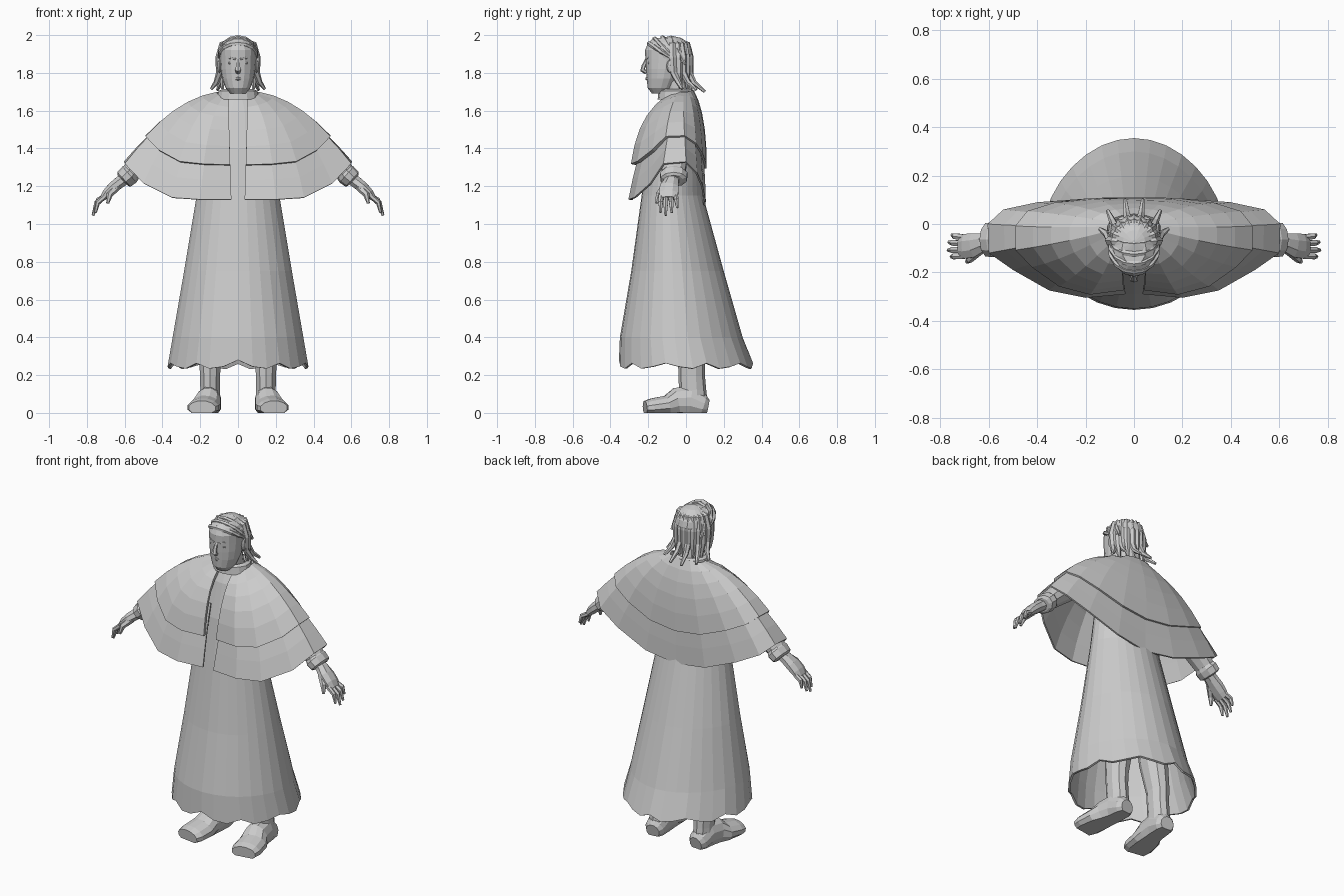
import bpy, bmesh, math
from mathutils import Vector as V


def loft(name, rows, closed=True, caps=False, mirror=False, solid=0, offset=-1, ground=False):
    """Skin a list of point rows (top row first) with quads."""
    bm = bmesh.new()
    vs = [[bm.verts.new((p[0], p[1], max(p[2], 0) if ground else p[2])) for p in r] for r in rows]
    n = len(rows[0])
    for a, b in zip(vs, vs[1:]):
        for j in range(n if closed else n - 1):
            k = (j + 1) % n
            bm.faces.new((a[j], b[j], b[k], a[k]))
    if caps:
        bm.faces.new(vs[0])
        bm.faces.new(vs[-1][::-1])
        bmesh.ops.recalc_face_normals(bm, faces=bm.faces)
    me = bpy.data.meshes.new(name)
    bm.to_mesh(me)
    bm.free()
    ob = bpy.data.objects.new(name, me)
    bpy.context.collection.objects.link(ob)
    if mirror:
        ob.modifiers.new("mirror", 'MIRROR').use_mirror_merge = False
    if solid:
        m = ob.modifiers.new("solid", 'SOLIDIFY')
        m.thickness, m.offset = solid, offset
    return ob


def ring(z, hx, yf, yb, n, pinch=0):
    """Horizontal ellipse starting at the front; pinch narrows the back."""
    cy, ry = (yf + yb) / 2, (yb - yf) / 2
    pts = []
    for j in range(n):
        a = 2 * math.pi * j / n
        pts.append((hx * math.sin(a) * (1 - pinch * max(0, -math.cos(a))), cy - ry * math.cos(a), z))
    return pts


def tube(name, pts, radii, side=(0, 1, 0), n=8, **kw):
    """Tube along pts; radii are (along side, across side)."""
    pts = [V(p) for p in pts]
    rows = []
    for i, p in enumerate(pts):
        t = (pts[min(i + 1, len(pts) - 1)] - pts[max(i - 1, 0)]).normalized()
        s = V(side)
        s = (s - t * s.dot(t)).normalized()
        u = t.cross(s)
        ra, rb = radii[i] if isinstance(radii[i], tuple) else (radii[i], radii[i])
        rows.append([p + s * ra * math.cos(2 * math.pi * (j + .5) / n)
                     + u * rb * math.sin(2 * math.pi * (j + .5) / n) for j in range(n)])
    return loft(name, rows, caps=True, **kw)


def ball(name, c, r, u=12, v=8, mirror=False):
    rows = [[(c[0] + r[0] * math.sin(f) * math.sin(2 * math.pi * j / u),
              c[1] - r[1] * math.sin(f) * math.cos(2 * math.pi * j / u),
              c[2] + r[2] * math.cos(f)) for j in range(u)]
            for f in [math.pi * (i + .25) / (v + .5) for i in range(v + 1)]]
    return loft(name, rows, caps=True, mirror=mirror)


# long robe with ragged hem
robe = [(1.68, .08, -.11, .02), (1.6, .17, -.15, .06), (1.4, .2, -.2, .075), (1.15, .22, -.235, .09),
        (.75, .287, -.29, .2), (.4, .348, -.35, .3), (.235, .375, -.355, .355)]
rows = [ring(*r, 30, .13) for r in robe]
rows[-1] = [(x, y, z + (.045 if j == 0 else .028 if j % 3 == 0 else .01 * (j % 2)))
            for j, (x, y, z) in enumerate(rows[-1])]
loft("robe", rows, solid=.012)

# two-layer cape: neck, shoulder control and hem point per column, front to back
columns = [
    ((.048, -.13, 1.66), (.05, -.27, 1.55), (.035, -.29, 1.13)),
    ((.08, -.11, 1.67), (.17, -.30, 1.56), (.2, -.305, 1.13)),
    ((.10, -.08, 1.685), (.28, -.26, 1.58), (.35, -.275, 1.14)),
    ((.11, -.05, 1.69), (.35, -.18, 1.63), (.5, -.19, 1.215)),
    ((.11, -.03, 1.70), (.375, -.10, 1.655), (.6, -.12, 1.32)),
    ((.11, -.01, 1.70), (.37, -.02, 1.65), (.605, 0, 1.33)),
    ((.10, .01, 1.70), (.34, .05, 1.635), (.54, .06, 1.27)),
    ((.08, .025, 1.705), (.26, .095, 1.60), (.4, .09, 1.2)),
    ((.05, .035, 1.71), (.14, .125, 1.56), (.2, .105, 1.12)),
    ((0, .04, 1.71), (0, .135, 1.55), (0, .1, 1.09))]
columns += [tuple((-x, y, z) for x, y, z in c) for c in columns[-2::-1]]


def cape(name, start, end, steps, solid, tuck=(1, 1, 0)):
    """Bezier columns from neck to hem; tuck pulls the control points inward."""
    rows = []
    for i in range(steps + 1):
        t = start + (end - start) * i / steps
        rows.append([V(a) * (1 - t) ** 2 + V((b[0] * tuck[0], b[1] * tuck[1], b[2] - tuck[2])) * 2 * t * (1 - t)
                     + V(c) * t * t for a, b, c in columns])
    loft(name, rows, closed=False, solid=solid)


cape("lower_cape", .45, 1, 4, .01, (.97, .76, .03))
cape("upper_cape", 0, .76, 5, .02)
loft("collar", [ring(1.69, .07, -.12, .02, 14), ring(1.715, .085, -.13, .03, 14),
                ring(1.705, .105, -.145, .045, 14), ring(1.66, .115, -.15, .05, 14)])

# sleeves, cuffs, hands
tube("sleeve", [(.15, -.04, 1.54), (.38, -.06, 1.43), (.53, -.065, 1.31), (.58, -.065, 1.26)],
     [.07, (.075, .065), (.07, .058), (.06, .05)], n=10, mirror=True)
tube("cuff", [(.56, -.065, 1.275), (.575, -.065, 1.262), (.604, -.065, 1.236), (.61, -.065, 1.23)],
     [(.06, .05), (.076, .056), (.072, .052), (.05, .04)], n=10, mirror=True)
tube("palm", [(.57, -.07, 1.26), (.625, -.078, 1.222), (.66, -.088, 1.195), (.695, -.092, 1.162), (.718, -.092, 1.135)],
     [(.04, .034), (.042, .034), (.054, .032), (.055, .026), (.048, .016)], mirror=True)
for i, (y, x, z) in enumerate([(-.045, .752, 1.085), (-.075, .765, 1.06), (-.108, .768, 1.045), (-.135, .755, 1.06)]):
    b = V((.703, -.055 - .026 * i, 1.148))
    e = V((x, y, z))
    m = (b + e) / 2 + V((.014, 0, .01))
    tube("finger", [b, m, e], [.014, .0135, .007], n=6, mirror=True)
tube("thumb", [(.645, -.11, 1.195), (.68, -.145, 1.155), (.69, -.157, 1.11)], [.023, .017, .008], n=6, mirror=True)

# legs and shoes
tube("leg", [(.1, .0, .85), (.125, .02, .45), (.148, .03, .27), (.148, .03, .2), (.148, .035, .12), (.148, .04, .05)],
     [(.09, .1), (.075, .088), (.06, .072), (.056, .07), (.054, .072), (.057, .075)],
     side=(1, 0, 0), n=10, mirror=True)
tube("shoe", [(.145, .115, .03), (.147, .09, .035), (.152, .02, .06), (.16, -.05, .055), (.172, -.1, .036),
              (.184, -.18, .028), (.19, -.217, .025)],
     [(.042, .042), (.06, .062), (.064, .088), (.07, .08), (.084, .058), (.086, .05), (.074, .04)],
     side=(1, 0, 0), n=12, mirror=True, ground=True)

# head and neck
tube("neck", [(0, -.03, 1.62), (0, -.05, 1.7), (0, -.07, 1.8)], [.07, .062, .062], side=(1, 0, 0), n=12)
head = [(1.985, .05, -.17, -.04), (1.96, .082, -.2, 0), (1.92, .096, -.217, .015), (1.87, .095, -.215, .01),
        (1.82, .092, -.212, -.01), (1.77, .084, -.208, -.03), (1.72, .066, -.203, -.06), (1.69, .04, -.18, -.09)]
loft("head", [ring(*h, 16) for h in head], caps=True)

# facial features
tube("nose", [(0, -.208, 1.87), (0, -.224, 1.835), (0, -.23, 1.815), (0, -.21, 1.803)],
     [.009, .012, (.018, .013), .012], side=(1, 0, 0), n=6)
tube("lips", [(-.028, -.195, 1.768), (0, -.208, 1.77), (.028, -.195, 1.768)],
     [.004, (.008, .01), .004], side=(0, 1, 0), n=6)
ball("eye", (.04, -.19, 1.852), (.014, .014, .009), 8, 5, True)
tube("brow", [(.012, -.212, 1.873), (.04, -.199, 1.88), (.07, -.167, 1.87)], [.005, .008, .005], n=6, mirror=True)
ball("ear", (.098, -.08, 1.835), (.013, .024, .036), 8, 6, True)

# hair: cap, swept bands, hanging locks (every other one long and flipped out)
ball("hair_cap", (0, -.076, 1.9), (.105, .112, .095), 16, 8)
for k, (y, z) in enumerate([(-.195, 1.955), (-.165, 1.98), (-.125, 1.987), (-.08, 1.985)]):
    pts = []
    for i in range(9):
        f = math.pi * i / 8
        b = math.sin(f) ** .75
        y0, z0 = -.07 + .022 * k, 1.875 - .01 * k
        pts.append((.1 * math.cos(f), y0 + (y - y0) * b, z0 + (z - z0) * b))
    tube("hair_band", pts, [.008] + [.013] * 7 + [.008], n=6)
for i, deg in enumerate([-84, -66, -50, -34, -15, 0, 15, 34, 50, 66, 84]):
    a = math.radians(deg)
    s, c = math.sin(a), math.cos(a)
    path = [(.03 * s, -.08 + .03 * c, 1.975), (.082 * s, -.08 + .085 * c, 1.95), (.1 * s, -.08 + .1 * c, 1.88),
            (.098 * s, -.075 + .095 * c, 1.8)]
    if i % 2:
        path += [(.092 * s, -.07 + .09 * c, 1.76), (.09 * s, -.065 + .09 * c, 1.715)]
    else:
        path += [(.115 * s, -.05 + .095 * c, 1.75), (.142 * s, -.035 + .14 * c, 1.695 + .02 * abs(s))]
    tube("hair_lock", path, [.01, .019, .021, .019, .015, .008], side=(c, -s, 0), n=6)
